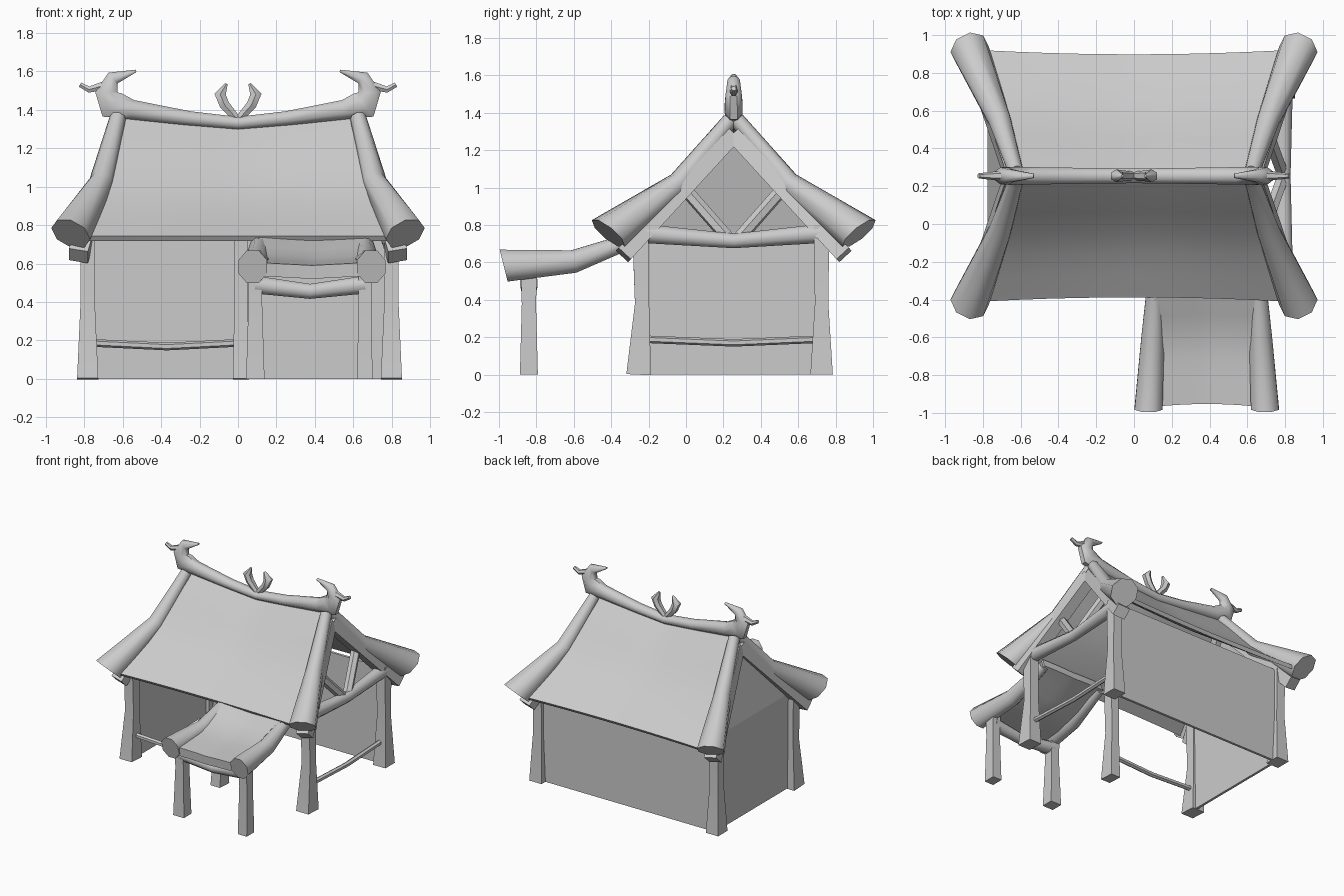
import bpy, bmesh, math
from mathutils import Vector

cube = bpy.data.objects.get("Cube")
if cube:
    bpy.data.objects.remove(cube)

grey = bpy.data.materials.new("plain grey")
grey.use_nodes = True
grey.diffuse_color = (0.6, 0.6, 0.6, 1)
grey.node_tree.nodes["Principled BSDF"].inputs["Base Color"].default_value = (0.6, 0.6, 0.6, 1)

MID = 0.255          # y of the ridge line
FRONT, BACK = -0.235, 0.725
X, Y, Z = Vector((1, 0, 0)), Vector((0, 1, 0)), Vector((0, 0, 1))


def make(name, verts, faces, angle=50, thickness=0):
    mesh = bpy.data.meshes.new(name)
    mesh.from_pydata(verts, [], faces)
    bm = bmesh.new()
    bm.from_mesh(mesh)
    bmesh.ops.recalc_face_normals(bm, faces=bm.faces)
    bm.to_mesh(mesh)
    bm.free()
    mesh.materials.append(grey)
    ob = bpy.data.objects.new(name, mesh)
    bpy.context.collection.objects.link(ob)
    bpy.ops.object.select_all(action='DESELECT')
    ob.select_set(True)
    bpy.context.view_layer.objects.active = ob
    if thickness:
        mod = ob.modifiers.new("thickness", 'SOLIDIFY')
        mod.thickness = thickness
        mod.offset = 0
        bpy.ops.object.modifier_apply(modifier=mod.name)
    bpy.ops.object.shade_smooth_by_angle(angle=math.radians(angle))


def sweep(name, path, radii, sides=8, up=Z, angle=50, cut=None):
    """Closed tapered beam along a path; a radius may be a (side, up) pair, cut tilts the last cap."""
    pts = [Vector(p) for p in path]
    verts, faces = [], []
    grow = math.sqrt(2) if sides == 4 else 1
    for i, p in enumerate(pts):
        t = Vector()
        if i:
            t += (p - pts[i - 1]).normalized()
        if i < len(pts) - 1:
            t += (pts[i + 1] - p).normalized()
        elif cut:
            t = Vector(cut)
        t.normalize()
        side = t.cross(up).normalized()
        top = side.cross(t)
        r = radii[i] if isinstance(radii[i], tuple) else (radii[i], radii[i])
        for k in range(sides):
            a = 2 * math.pi * (k + 0.5) / sides
            verts.append(p + grow * (side * r[0] * math.cos(a) + top * r[1] * math.sin(a)))
    for i in range(len(pts) - 1):
        for k in range(sides):
            n = (k + 1) % sides
            a, b = i * sides, (i + 1) * sides
            faces.append((a + k, a + n, b + n, b + k))
    faces += [tuple(range(sides)), tuple(range(len(verts) - sides, len(verts)))]
    make(name, verts, faces, angle)


def sheet(name, rows, thickness, cols=10):
    """Thatch sheet; each row is x centre, half width, y, z, x-wise sag in y and z."""
    verts, faces = [], []
    for cx, half, y, z, dy, dz in rows:
        for c in range(cols + 1):
            u = 2 * c / cols - 1
            verts.append((cx + u * half, y + dy * (1 - u * u), z - dz * (1 - abs(u))))
    w = cols + 1
    for r in range(len(rows) - 1):
        for c in range(cols):
            a = r * w + c
            faces.append((a, a + 1, a + w + 1, a + w))
    make(name, verts, faces, 40, thickness)


# Corner posts, middle post and porch posts
def post(name, x, y, height, foot, waist, lean=0):
    sweep(name, [(x, y - lean, 0), (x, y, 0.38), (x, y - lean / 2, height)],
          [foot, waist, (waist[0], waist[1] * 1.15)], 4, Y, 30)


for s, side in ((-1, "right"), (1, "left")):
    x = 0.008 + s * 0.79
    post(side + "_front_post", x, FRONT, 0.8, (0.055, 0.066), (0.038, 0.038), 0.018)
    post(side + "_back_post", x, BACK, 0.8, (0.055, 0.06), (0.038, 0.036))
post("middle_post", 0.015, FRONT, 0.78, (0.042, 0.06), (0.034, 0.038), 0.018)
post("left_porch_post", 0.66, -0.84, 0.56, (0.04, 0.048), (0.034, 0.038))
post("right_porch_post", 0.09, -0.84, 0.56, (0.048, 0.048), (0.036, 0.038))

# Walls: solid back and one solid gable leaning in under the roof
make("back_wall", [(-0.77, BACK, 0), (0.79, BACK, 0), (0.79, BACK, 0.78), (-0.77, BACK, 0.78)],
     [(0, 1, 2, 3)], 20, 0.02)
make("gable_wall", [(-0.765, FRONT, 0), (-0.765, BACK, 0), (-0.765, BACK, 0.76),
                    (-0.64, MID, 1.27), (-0.765, FRONT, 0.76)],
     [(0, 1, 2, 4), (4, 2, 3)], 10, 0.02)

# Rails, tie beam and braces
sweep("front_rail", [(-0.78, FRONT, 0.188), (-0.37, FRONT, 0.168), (0.02, FRONT, 0.188)], [0.02] * 3, 6)
sweep("side_rail", [(0.79, FRONT, 0.19), (0.79, MID, 0.17), (0.79, BACK, 0.19)], [0.02] * 3, 6)
sweep("tie_beam", [(0.79, FRONT, 0.755), (0.79, MID, 0.715), (0.79, BACK, 0.755)], [0.055, 0.042, 0.055])
for s in (-1, 1):
    sweep("gable_brace", [(0.78, MID + s * 0.03, 0.73), (0.70, MID + s * 0.25, 0.98)], [0.036] * 2, 6)

# Main roof
slope = [(0, 1.345, 0.60, 0.05), (0.09, 1.25, 0.615, 0.045), (0.19, 1.135, 0.64, 0.04),
         (0.30, 1.01, 0.67, 0.03), (0.41, 0.91, 0.705, 0.02), (0.53, 0.82, 0.74, 0.01),
         (0.655, 0.73, 0.775, 0)]
for s, side in ((-1, "front"), (1, "back")):
    sheet(side + "_roof", [(0, half, MID + s * d, z, -s * 0.02 * d / 0.65, sag)
                           for d, z, half, sag in slope], 0.03)
    # Rolled edges with caps turned down, and gable boards
    for e in (-1, 1):
        sweep(side + "_roof_edge",
              [(e * 0.625, MID + s * 0.02, 1.36), (e * 0.71, MID + s * 0.29, 1.025),
               (e * 0.87, MID + s * 0.67, 0.755)],
              [0.042, 0.064, (0.105, 0.115)], cut=(e * 0.3, s * 0.6, -0.75))
        sweep(side + "_gable_board",
              [(e * 0.635, MID, 1.28), (e * 0.83, MID + s * 0.59, 0.64)],
              [(0.042, 0.045), (0.045, 0.05)], 4, X, 30)

# Ridge with curled heads, small horns and central prongs
half = [(0.25, 1.355, 0.04), (0.55, 1.40, 0.055), (0.655, 1.425, 0.085), (0.685, 1.49, 0.062),
        (0.65, 1.565, 0.04), (0.53, 1.602, 0.007)]
width = [0.045, 0.05, 0.052, 0.048, 0.036, 0.012]
whole = [(-x, z, r, w) for (x, z, r), w in reversed(list(zip(half, width)))]
whole += [(0, 1.33, 0.036, 0.042)] + [(x, z, r, w) for (x, z, r), w in zip(half, width)]
sweep("ridge_beam", [(x, MID, z) for x, z, r, w in whole], [(r, w) for x, z, r, w in whole], 8, Y)
for s in (-1, 1):
    sweep("ridge_horn", [(s * 0.68, MID, 1.53), (s * 0.775, MID, 1.505), (s * 0.822, MID, 1.53)],
          [0.028, 0.019, 0.014], 6, Y)
    sweep("ridge_prong", [(0, MID, 1.345), (s * 0.07, MID, 1.425), (s * 0.093, MID, 1.48),
                          (s * 0.06, MID, 1.535)],
          [0.022, 0.03, 0.034, 0.008], 6, Y)

# Porch roof, rolled edges and beam
sheet("porch_roof", [(0.385, 0.28, y, z, 0.015, 0.015) for y, z in
                     ((-0.25, 0.75), (-0.36, 0.71), (-0.48, 0.655), (-0.6, 0.61),
                      (-0.72, 0.59), (-0.84, 0.58), (-0.965, 0.57))], 0.07)
for s in (-1, 1):
    sweep("porch_roof_edge", [(0.385 + s * 0.27, -0.26, 0.73), (0.385 + s * 0.285, -0.6, 0.605),
                              (0.385 + s * 0.308, -0.975, 0.583)],
          [0.042, 0.066, (0.08, 0.095)], cut=(0, -1, -0.25))
sweep("porch_beam", [(0.09, -0.84, 0.49), (0.375, -0.84, 0.455), (0.66, -0.84, 0.49)], [0.05, 0.042, 0.05])
